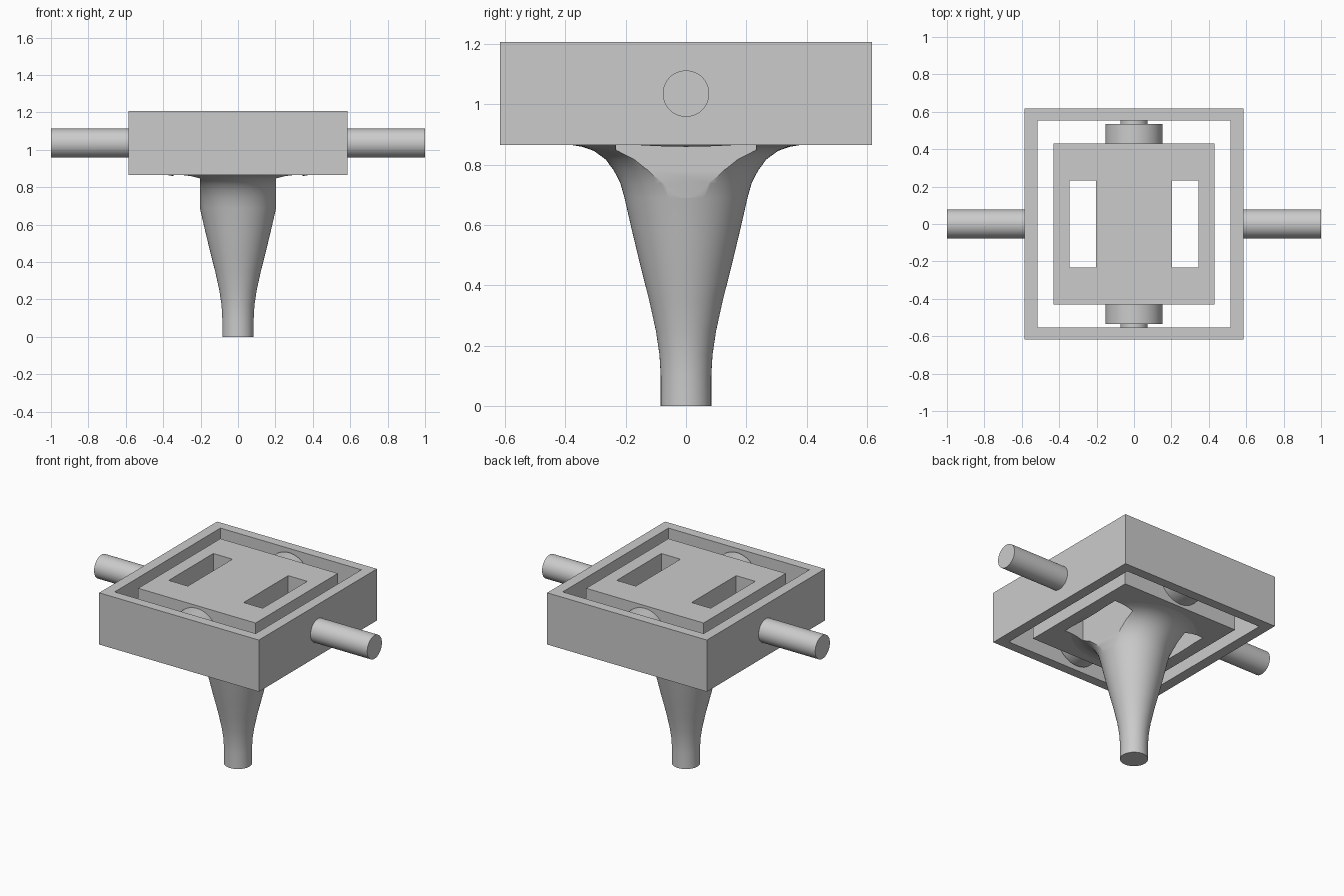
import bpy, bmesh
from math import pi, radians
from mathutils import Matrix, Vector

cube = bpy.data.objects.get("Cube")
if cube:
    bpy.data.objects.remove(cube, do_unlink=True)

grey = bpy.data.materials.new("light_grey")
grey.use_nodes = True
grey.diffuse_color = (0.6, 0.6, 0.6, 1)
grey.node_tree.nodes["Principled BSDF"].inputs["Base Color"].default_value = (0.6, 0.6, 0.6, 1)

BOTTOM, TOP = 0.865, 1.207
MID = (BOTTOM + TOP) / 2


def make_object(name, bm):
    bmesh.ops.recalc_face_normals(bm, faces=bm.faces)
    mesh = bpy.data.meshes.new(name)
    bm.to_mesh(mesh)
    bm.free()
    mesh.materials.append(grey)
    obj = bpy.data.objects.new(name, mesh)
    bpy.context.collection.objects.link(obj)
    return obj


def activate(obj):
    bpy.ops.object.select_all(action='DESELECT')
    obj.select_set(True)
    bpy.context.view_layer.objects.active = obj


def smooth(obj):
    activate(obj)
    bpy.ops.object.shade_smooth_by_angle(angle=radians(35))


def box(name, hx, hy, z0, z1, x=0):
    bm = bmesh.new()
    bmesh.ops.create_cube(bm, size=1)
    bmesh.ops.scale(bm, vec=(2 * hx, 2 * hy, z1 - z0), verts=bm.verts)
    bmesh.ops.translate(bm, vec=(x, 0, (z0 + z1) / 2), verts=bm.verts)
    return make_object(name, bm)


def rod(name, axis, radius, start, end):
    # cylinder along a horizontal axis at the pivot height
    bm = bmesh.new()
    turn = Vector(axis).to_track_quat('Z', 'Y').to_matrix().to_4x4()
    centre = Vector(axis) * (start + end) / 2 + Vector((0, 0, MID))
    bmesh.ops.create_cone(bm, cap_ends=True, segments=64, radius1=radius, radius2=radius,
                          depth=end - start, matrix=Matrix.Translation(centre) @ turn)
    smooth(make_object(name, bm))


def cut(obj, cutters):
    for cutter in cutters:
        mod = obj.modifiers.new("cut", 'BOOLEAN')
        mod.operation, mod.solver, mod.object = 'DIFFERENCE', 'EXACT', cutter
        activate(obj)
        bpy.ops.object.modifier_apply(modifier=mod.name)


# outer frame
frame = box("outer_frame", 0.585, 0.617, BOTTOM, TOP)
opening = box("frame_opening", 0.516, 0.553, 0.5, 1.5)
cut(frame, [opening])

# inner block and flared stem, both pierced by two slots
block = box("inner_block", 0.43, 0.43, BOTTOM, TOP)
profile = [(0.084, 0), (0.084, 0.1), (0.088, 0.17), (0.1, 0.25), (0.122, 0.35), (0.15, 0.46),
           (0.18, 0.585), (0.204, 0.69), (0.218, 0.74), (0.24, 0.782), (0.266, 0.817),
           (0.305, 0.846), (0.345, 0.86), (0.377, BOTTOM)]
bm = bmesh.new()
verts = [bm.verts.new((r, 0, z)) for r, z in profile]
edges = [bm.edges.new(pair) for pair in zip(verts, verts[1:])]
bmesh.ops.spin(bm, geom=verts + edges, axis=(0, 0, 1), cent=(0, 0, 0),
               angle=2 * pi, steps=64, use_duplicate=False)
bmesh.ops.remove_doubles(bm, verts=bm.verts, dist=0.0001)
bmesh.ops.holes_fill(bm, edges=[e for e in bm.edges if e.is_boundary], sides=0)
stem = make_object("flared_stem", bm)

slots = [box("slot_cutter", 0.07, 0.233, 0.6, 1.5, x=side * 0.274) for side in (-1, 1)]
cut(block, slots)
cut(stem, slots)
smooth(stem)
for helper in slots + [opening]:
    bpy.data.objects.remove(helper, do_unlink=True)

# axles outside the frame, bosses and pins between frame and block
for side, x_name, y_name in ((-1, "right", "front"), (1, "left", "back")):
    rod(x_name + "_axle", (side, 0, 0), 0.077, 0.585, 1.0)
    rod(y_name + "_boss", (0, side, 0), 0.153, 0.43, 0.535)
    rod(y_name + "_pin", (0, side, 0), 0.073, 0.535, 0.553)
